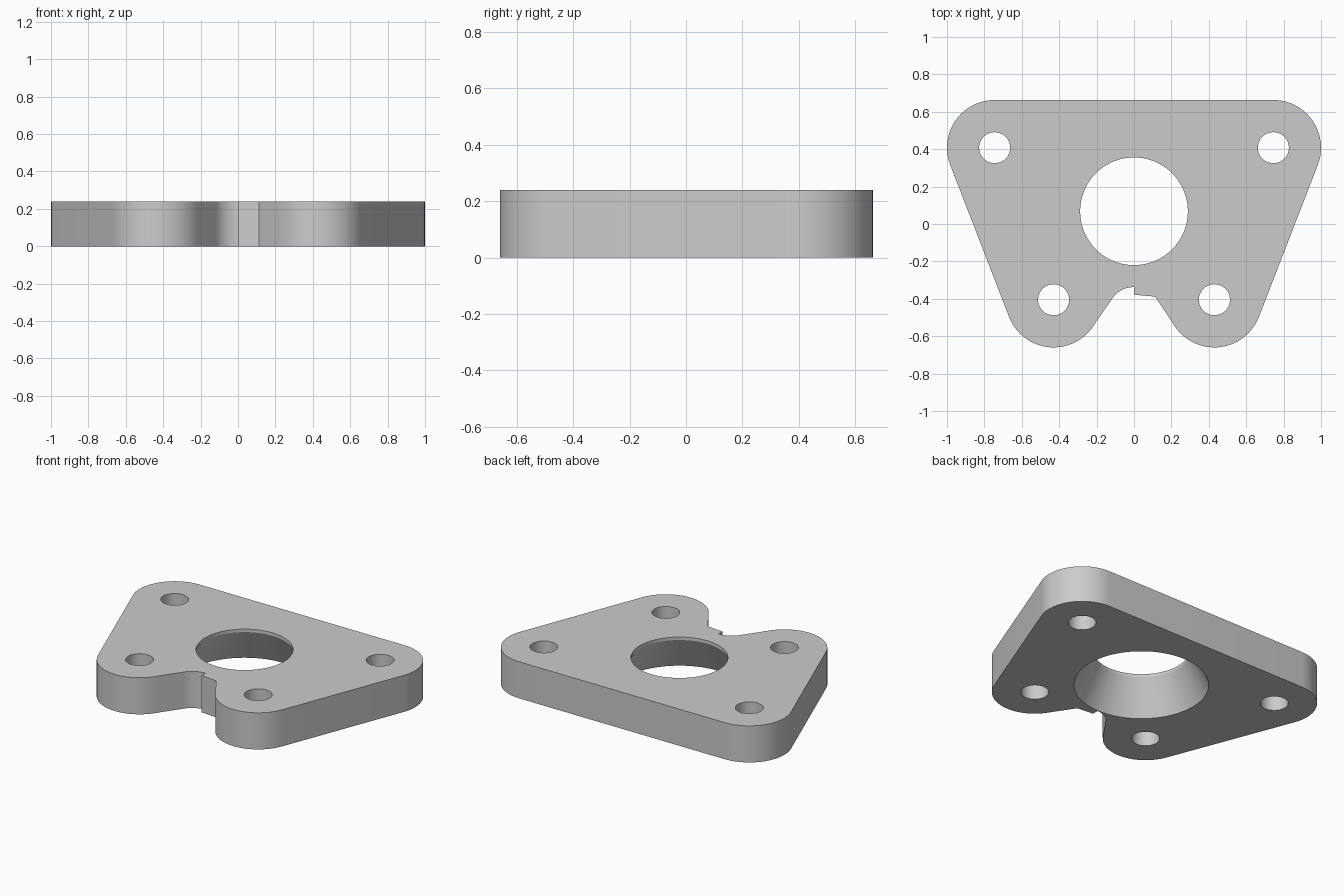
import bpy, bmesh
from math import sin, cos, radians, pi
from mathutils import Vector

cube = bpy.data.objects.get("Cube")
if cube:
    bpy.data.objects.remove(cube, do_unlink=True)

HEIGHT = 0.24
LOBE = 0.255
BACK = Vector((0.745, 0.408))
FRONT = Vector((0.43, -0.405))

grey = bpy.data.materials.new("plain grey")
grey.use_nodes = True
grey.diffuse_color = (0.6, 0.6, 0.6, 1)
grey.node_tree.nodes["Principled BSDF"].inputs["Base Color"].default_value = (0.6, 0.6, 0.6, 1)


def arc(centre, radius, start, end, steps=20):
    angles = [radians(start + (end - start) * i / steps) for i in range(steps + 1)]
    return [(centre[0] + radius * cos(a), centre[1] + radius * sin(a)) for a in angles]


def add_object(name, bm):
    bmesh.ops.recalc_face_normals(bm, faces=bm.faces)
    mesh = bpy.data.meshes.new(name)
    bm.to_mesh(mesh)
    bm.free()
    mesh.materials.append(grey)
    obj = bpy.data.objects.new(name, mesh)
    bpy.context.collection.objects.link(obj)
    return obj


def lathe_cutter(name, centre, profile, sides):
    # Stack of rings joined into a closed solid
    bm = bmesh.new()
    rings = [[bm.verts.new((centre[0] + r * cos(2 * pi * i / sides),
                            centre[1] + r * sin(2 * pi * i / sides), z))
              for i in range(sides)] for r, z in profile]
    for low, high in zip(rings, rings[1:]):
        for i in range(sides):
            j = (i + 1) % sides
            bm.faces.new((low[i], low[j], high[j], high[i]))
    bm.faces.new(rings[0][::-1])
    bm.faces.new(rings[-1])
    obj = add_object(name, bm)
    obj.hide_render = True
    return obj


# Plate outline: four rounded lobes, straight flanks and a stepped front notch
d = BACK - FRONT
flank = math_angle = Vector((1, 0)).angle_signed(Vector((d.y, -d.x))) * -180 / pi
left = lambda p: (-p.x, p.y)
outline = (arc(FRONT, LOBE, 211, 360 + flank)
           + arc(BACK, LOBE, flank, 90)
           + arc(left(BACK), LOBE, 90, 180 - flank)
           + arc(left(FRONT), LOBE, 180 - flank, 329)
           + arc((0, -0.477), 0.14, 149, 90, 12)
           + [(0, -0.378), (0.113, -0.388)])
bm = bmesh.new()
base = bm.faces.new([bm.verts.new((x, y, 0)) for x, y in outline])
top = bmesh.ops.extrude_face_region(bm, geom=[base])["geom"]
bmesh.ops.translate(bm, vec=(0, 0, HEIGHT),
                    verts=[v for v in top if isinstance(v, bmesh.types.BMVert)])
plate = add_object("mounting_plate", bm)

# Central bore flaring towards the underside, and four bolt holes
cutters = [lathe_cutter("flared_bore_cutter", (0, 0.068),
                        [(0.426, -0.05), (0.288, 0.22), (0.288, 0.3)], 72)]
for centre in (BACK, FRONT):
    for side in (-1, 1):
        cutters.append(lathe_cutter("bolt_hole_cutter", (side * centre.x, centre.y),
                                    [(0.083, -0.1), (0.083, 0.34)], 40))

bpy.context.view_layer.objects.active = plate
for cutter in cutters:
    cut = plate.modifiers.new("cut", 'BOOLEAN')
    cut.operation = 'DIFFERENCE'
    cut.solver = 'EXACT'
    cut.object = cutter
    bpy.ops.object.modifier_apply(modifier=cut.name)
    bpy.data.objects.remove(cutter, do_unlink=True)

# Smooth curved walls, crisp rims
bpy.ops.object.select_all(action='DESELECT')
plate.select_set(True)
bpy.ops.object.shade_smooth_by_angle(angle=radians(20))
